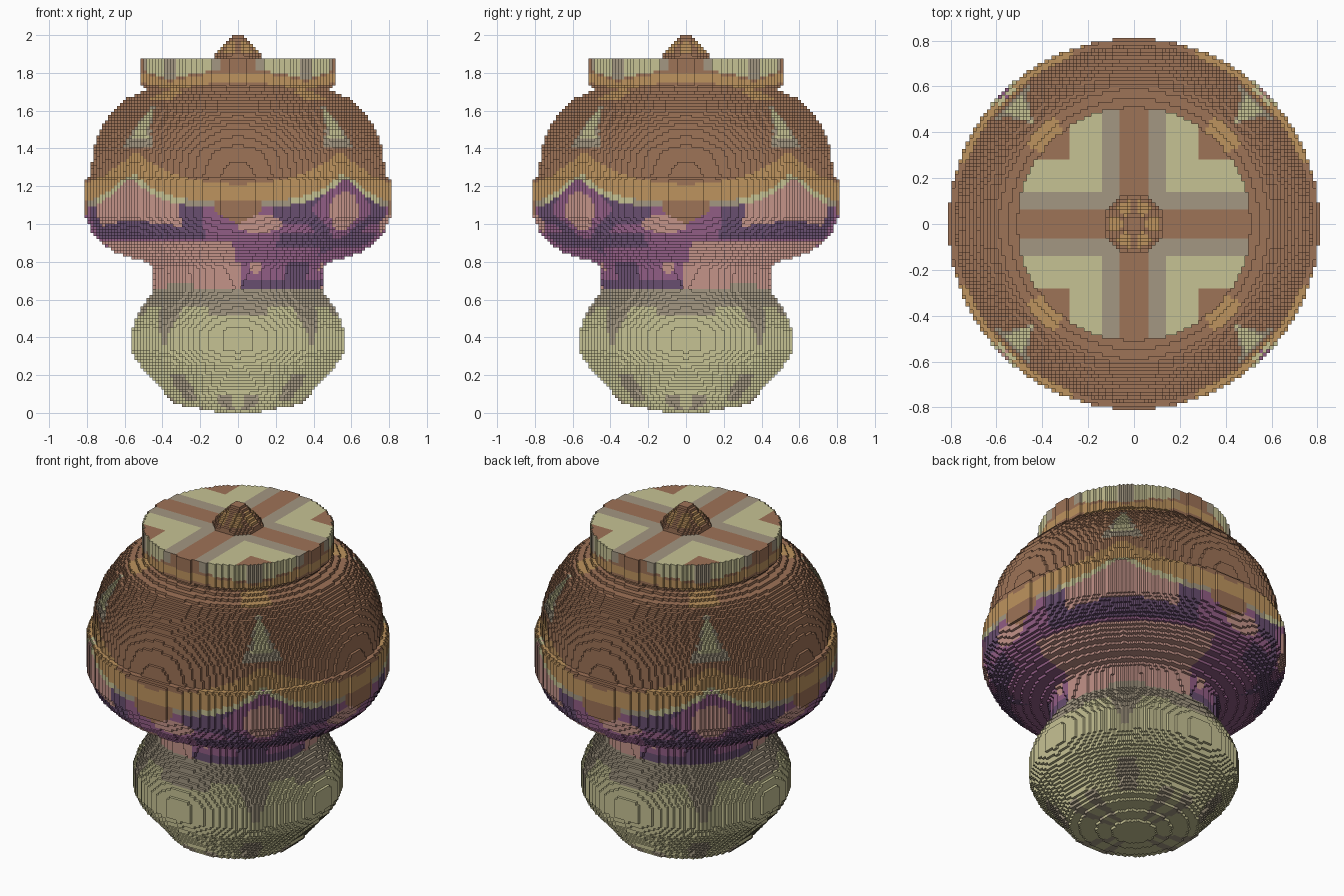
import bpy, math
from math import hypot

if "Cube" in bpy.data.objects:
    bpy.data.objects.remove(bpy.data.objects["Cube"])

H = 1 / 64  # block size
COLOURS = {
    "brown": (158, 115, 87), "gold": (190, 148, 94), "khaki": (198, 194, 148),
    "grey": (163, 151, 130), "pink": (195, 147, 137), "purple": (145, 93, 133),
    "dark_purple": (104, 78, 112),
}
NAMES = list(COLOURS)


def linear(v):
    v /= 255
    return v / 12.92 if v < 0.04045 else ((v + 0.055) / 1.055) ** 2.4


mats = []
for name, rgb in COLOURS.items():
    m = bpy.data.materials.new(name)
    m.diffuse_color = (*[linear(v) for v in rgb], 1)
    m.use_nodes = True
    m.node_tree.nodes["Principled BSDF"].inputs["Base Color"].default_value = m.diffuse_color
    mats.append(m)

# Turned outline: (height, radius)
OUTLINE = [(0, .08), (.02, .18), (.04, .30), (.06, .36), (.12, .40), (.2, .47), (.26, .525), (.33, .56),
           (.44, .56), (.5, .54), (.57, .50), (.65, .445), (.77, .45), (.8, .47), (.81, .53),
           (.85, .65), (.9, .72), (.95, .77), (1.0, .79), (1.04, .81), (1.24, .81),
           (1.25, .78), (1.38, .77), (1.5, .73), (1.6, .66), (1.66, .60), (1.69, .52),
           (1.71, .48), (1.74, .51), (1.87, .51), (1.872, .14), (1.9, .12), (1.95, .075),
           (1.98, .05), (2.0, .03)]


def radius(z):
    for (z0, r0), (z1, r1) in zip(OUTLINE, OUTLINE[1:]):
        if z0 <= z <= z1:
            return r0 + (r1 - r0) * (z - z0) / (z1 - z0)
    return 0


LAYERS = round(2 / H)
RADII = [radius((k + .5) * H) / H for k in range(LAYERS)]


def solid(i, j, k):
    return 0 <= k < LAYERS and (i + .5) ** 2 + (j + .5) ** 2 < RADII[k] ** 2


def sector(x, y):
    """Angle from the middle of a side: +45 at diamond corners, -45 at plain corners."""
    r = hypot(x, y) or 1
    return 45 - math.degrees(math.acos(min(1, abs(x - y) / (math.sqrt(2) * r))))


def base_colour(x, y, z, up):
    s = abs(sector(x, y))
    if z > (.52 if s < 18 else .57):
        return "grey"
    if .34 < z and s > 45 - 45 * (z - .34):      # pointed corner marks
        return "grey"
    if .06 < z < .2 and s > 35 + 60 * abs(z - .13):
        return "grey"
    if .02 < z < .09 and 6 < s < 18:
        return "grey"
    return "khaki"


def neck_colour(x, y, z, up):
    s = sector(x, y)
    if s < 2:
        return "grey" if z < .69 and s < -32 else "pink"
    if hypot((s - 12) / 4, (z - .77) / .03) < 1:
        return "pink"
    return "dark_purple" if z < .70 or s > 34 else "purple"


def cap_colour(x, y, z, up):
    s = sector(x, y)
    c, d = abs(s) / 45, 45 - s
    top, low = 1.21 + .17 * c * c, 1.12 + .16 * c ** 3
    if z > top:                                   # dome with corner wedges
        w = 45 - abs(s)
        if 1.41 < z < 1.64 and w < 8 * (1.66 - z) / .25:
            return "grey" if z < 1.46 or w > 5.5 * (1.66 - z) / .25 else "khaki"
        if z > 1.66 and w < 8:
            return "gold"
        return "brown"
    if z > low:                                   # scalloped band
        return "gold"
    if c < .2 and z > 1.0 + .3 * c:
        return "brown"
    if z > low - .035:
        return "grey" if c < .45 else "khaki"
    if s > 0:                                     # diamond corner
        if hypot(d / 8, (z - 1.07) / .1) < 1:
            return "pink"
        m = d / 24 + abs(z - 1.08) / .24
        if m < 1.05:
            return "purple" if m < .72 else "dark_purple"
        if hypot((s - 8) / 10, (z - 1.0) / .045) < 1:
            return "pink"
        if d < 28 and .87 < z < .95 or (z > 1.0 and c > .3):
            return "dark_purple"
        return "purple"
    if z > 1.02 - .0015 * (s + 45) and c > .5:    # plain corner
        return "pink"
    if z > .92 and c > .3:
        return "dark_purple"
    if z > .92 or s > -2:
        return "purple"
    return "pink" if z < .9 else "purple"


def collar_colour(x, y, z, up):
    a, b = sorted((abs(x), abs(y)))
    if up and z > 1.8:                            # cross on the lid
        if a < .065:
            return "brown"
        if a < .14:
            return "grey"
        return "brown" if a > .28 else "khaki"
    s = abs(sector(x, y))
    edge = 1.80 - .05 * (s / 45) ** 2
    if z < edge - .05:
        return "brown"
    if z < edge:
        return "gold"
    if s < 10 or z < edge + .015:
        return "brown"
    return "grey" if s < 16 or s > 40 else "khaki"


def knob_colour(x, y, z, up):
    if z > 1.975 or z < 1.9:
        return "brown"
    return "gold" if math.cos(6 * math.atan2(y, x)) > -.5 else "brown"


# Direction and matching quad corners of a block
SIDES = [((1, 0, 0), ((1, 0, 0), (1, 1, 0), (1, 1, 1), (1, 0, 1))),
         ((-1, 0, 0), ((0, 1, 0), (0, 0, 0), (0, 0, 1), (0, 1, 1))),
         ((0, 1, 0), ((1, 1, 0), (0, 1, 0), (0, 1, 1), (1, 1, 1))),
         ((0, -1, 0), ((0, 0, 0), (1, 0, 0), (1, 0, 1), (0, 0, 1))),
         ((0, 0, 1), ((0, 0, 1), (1, 0, 1), (1, 1, 1), (0, 1, 1))),
         ((0, 0, -1), ((0, 1, 0), (1, 1, 0), (1, 0, 0), (0, 0, 0)))]


def block_part(name, z0, z1, colour):
    """Outer faces of the stacked block layers between two heights."""
    verts, faces, ids = {}, [], []
    for k in range(round(z0 / H), round(z1 / H)):
        n = math.ceil(RADII[k])
        for i in range(-n, n):
            for j in range(-n, n):
                if not solid(i, j, k):
                    continue
                for (a, b, c), quad in SIDES:
                    if solid(i + a, j + b, k + c):
                        continue
                    faces.append([verts.setdefault((i + p, j + q, k + t), len(verts))
                                  for p, q, t in quad])
                    col = colour((i + .5) * H, (j + .5) * H, (k + .5) * H, c > 0)
                    ids.append(NAMES.index(col))
    me = bpy.data.meshes.new(name)
    me.from_pydata([(x * H, y * H, z * H) for x, y, z in verts], [], faces)
    for m in mats:
        me.materials.append(m)
    me.polygons.foreach_set("material_index", ids)
    me.update()
    bpy.context.collection.objects.link(bpy.data.objects.new(name, me))


block_part("base", 0, .66, base_colour)
block_part("neck", .66, .80, neck_colour)
block_part("cap", .80, 1.70, cap_colour)
block_part("collar", 1.70, 1.875, collar_colour)
block_part("knob", 1.875, 2.0, knob_colour)
